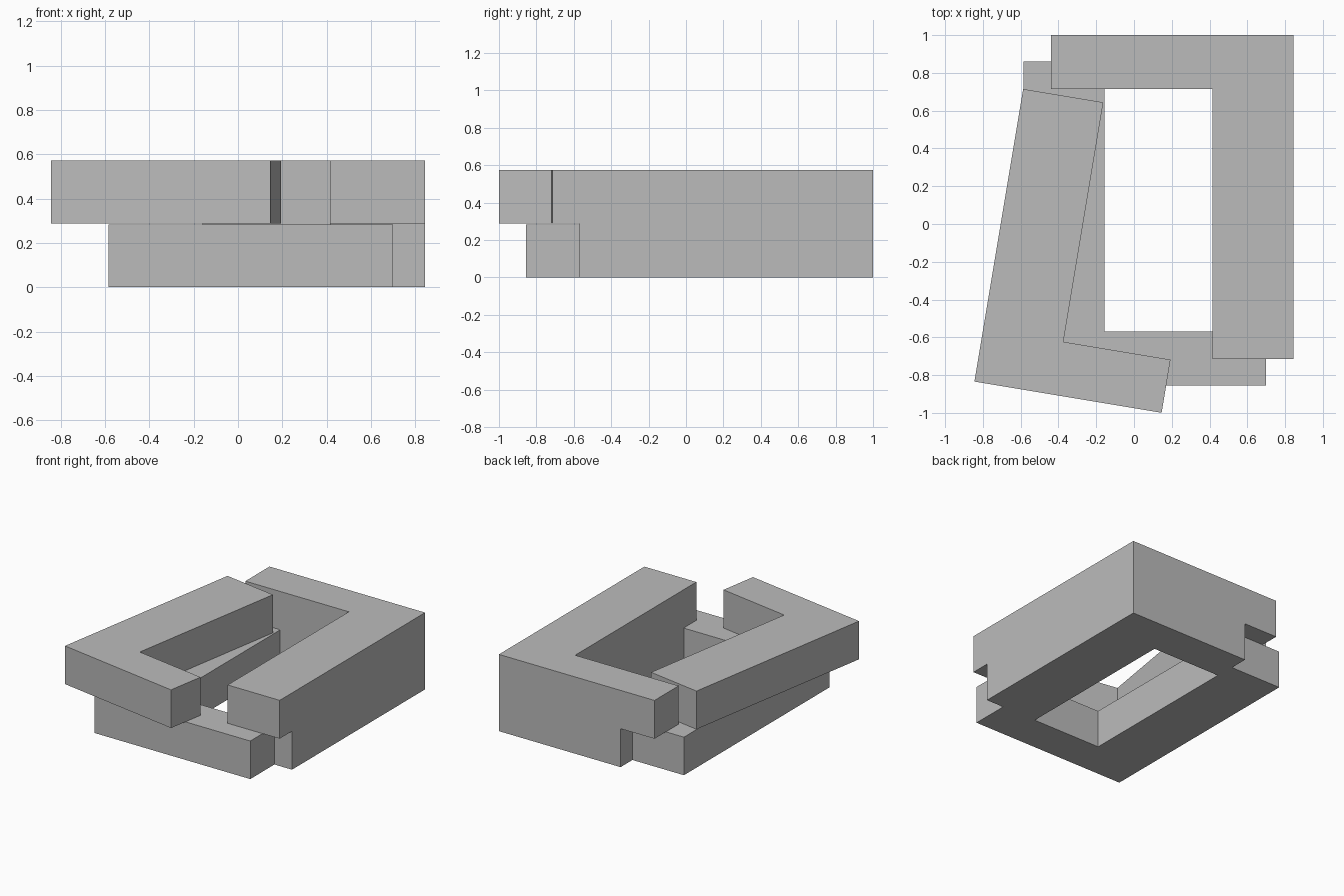
import bpy
import bmesh
import math
from mathutils import Vector

cube = bpy.data.objects.get("Cube")
if cube:
    bpy.data.objects.remove(cube, do_unlink=True)

# Shared dimensions: limb thicknesses, short and long arm lengths, layer heights
SIDE, END = 0.43, 0.285
SHORT, LONG = (1.005, 1.57), (1.285, 1.715)
LAP, TOP = 0.287, 0.573

grey = bpy.data.materials.new("plain_grey")
grey.use_nodes = True
colour = (0.5, 0.5, 0.5, 1)
grey.diffuse_color = colour
grey.node_tree.nodes["Principled BSDF"].inputs["Base Color"].default_value = colour


def l_block(name, size, levels, corner, degrees=0, tab_size=None):
    """L-shaped prism with its outer corner at the origin; the top layer may have longer arms."""
    w, d = size
    outline = [(0, 0), (w, 0), (w, END), (SIDE, END), (SIDE, d), (0, d)]
    bm = bmesh.new()
    rings = [[bm.verts.new((x, y, z)) for x, y in outline] for z in levels]
    bm.faces.new(rings[0][::-1])
    bm.faces.new(rings[-1])
    for low, high in zip(rings, rings[1:]):
        for i in range(len(outline)):
            j = (i + 1) % len(outline)
            bm.faces.new((low[i], low[j], high[j], high[i]))

    # Pull the upper end faces out into lap tabs
    if tab_size:
        for axis in (0, 1):
            bm.faces.ensure_lookup_table()
            end = [f for f in bm.faces
                   if all(abs(v.co[axis] - size[axis]) < 0.001 for v in f.verts)
                   and f.calc_center_median().z > LAP]
            tip = bmesh.ops.extrude_discrete_faces(bm, faces=end)["faces"]
            step = Vector((0, 0, 0))
            step[axis] = tab_size[axis] - size[axis]
            bmesh.ops.translate(bm, verts=tip[0].verts[:], vec=step)

    bmesh.ops.recalc_face_normals(bm, faces=bm.faces[:])
    mesh = bpy.data.meshes.new(name)
    bm.to_mesh(mesh)
    bm.free()
    mesh.materials.append(grey)
    block = bpy.data.objects.new(name, mesh)
    block.location = (*corner, 0)
    block.rotation_euler.z = math.radians(degrees)
    bpy.context.collection.objects.link(block)
    return block


# Full-height corner whose upper arms overlap the lower front corner
l_block("back_left_corner", SHORT, (0, LAP, TOP), (0.845, 1), 180, LONG)
# Lower long-armed corner
l_block("lower_front_right_corner", LONG, (0, LAP - 0.003), (-0.585, -0.855))
# Upper corner, resting askew on the lower one
l_block("upper_front_right_corner", SHORT, (LAP + 0.001, TOP), (-0.845, -0.834), -9.46)
